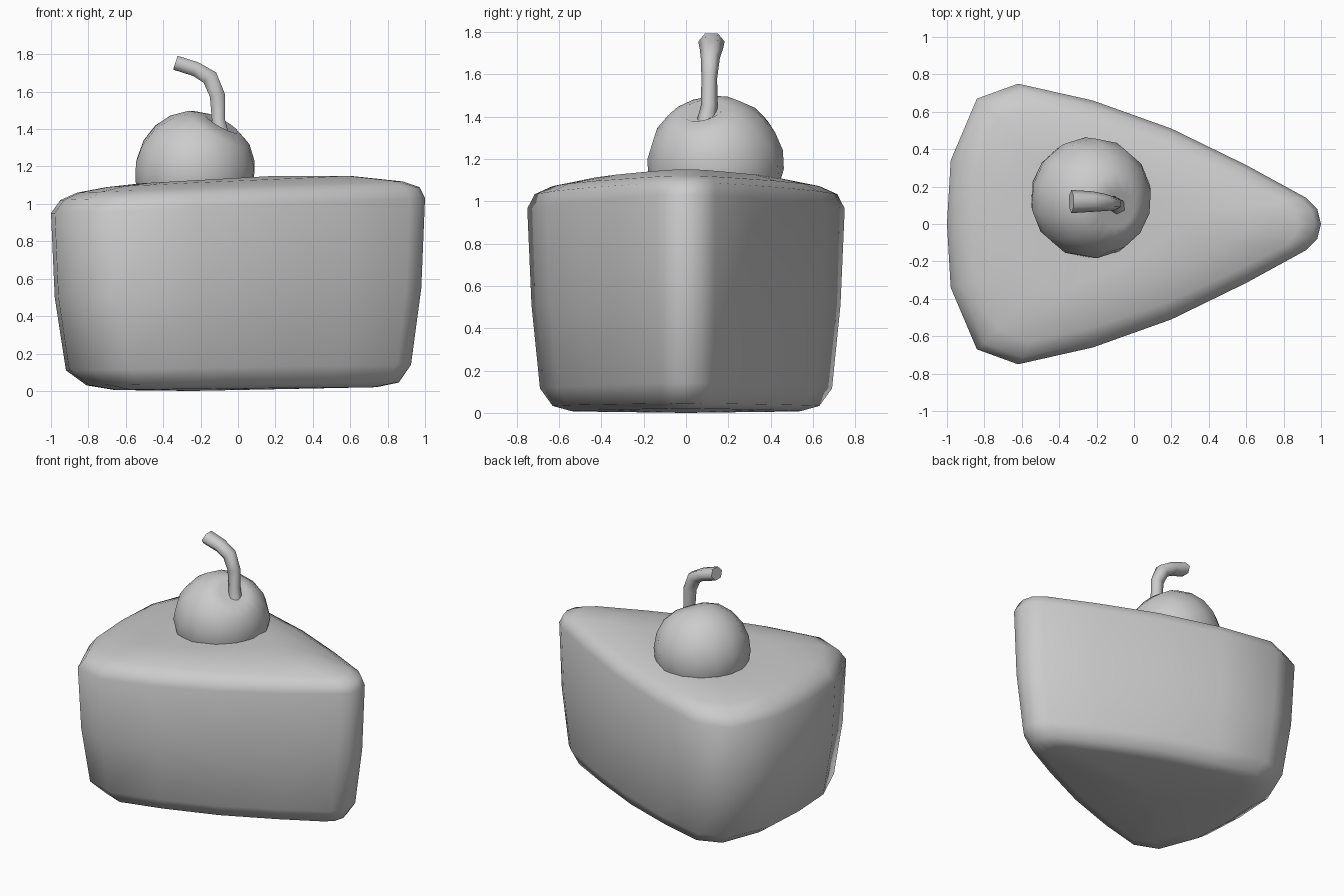
import bpy, bmesh, math
from mathutils import Vector, Matrix

if "Cube" in bpy.data.objects:
    bpy.data.objects.remove(bpy.data.objects["Cube"])

GREY = (0.6, 0.6, 0.6, 1)
grey = bpy.data.materials.new("plain_grey")
grey.use_nodes = True
grey.diffuse_color = GREY
grey.node_tree.nodes["Principled BSDF"].inputs["Base Color"].default_value = GREY


def finish(name, bm, sharp=75):
    bmesh.ops.recalc_face_normals(bm, faces=bm.faces)
    mesh = bpy.data.meshes.new(name)
    bm.to_mesh(mesh)
    bm.free()
    mesh.materials.append(grey)
    obj = bpy.data.objects.new(name, mesh)
    bpy.context.collection.objects.link(obj)
    bpy.ops.object.select_all(action="DESELECT")
    obj.select_set(True)
    bpy.context.view_layer.objects.active = obj
    bpy.ops.object.shade_smooth_by_angle(angle=math.radians(sharp))
    return obj


def loft(bm, rings):
    loops = [[bm.verts.new(p) for p in ring] for ring in rings]
    n = len(loops[0])
    for a, b in zip(loops, loops[1:]):
        for i in range(n):
            j = (i + 1) % n
            bm.faces.new((a[i], a[j], b[j], b[i]))
    return loops


def fan(bm, loop, centre):
    c = bm.verts.new(centre)
    for i in range(len(loop)):
        bm.faces.new((loop[i - 1], loop[i], c))


# Cake slice: a rounded wedge outline, mirrored in y
half = [(1, 0), (.98, .08), (.92, .14), (.6, .315), (.2, .51), (-.22, .66),
        (-.62, .75), (-.84, .67), (-.98, .34), (-1, 0)]
outline = half + [(x, -y) for x, y in half[-2:0:-1]]
MID = -0.25


def cake_ring(back, tip, side, z_back, z_tip):
    ring = []
    for x, y in outline:
        reach = (back - MID) / (-1 - MID) if x < MID else (tip - MID) / (1 - MID)
        t = (x + 1) / 2
        ring.append((MID + (x - MID) * reach, y * side / .75, z_back + (z_tip - z_back) * t))
    return ring


# Each level: back x, tip x, half width, height at back, height at tip
levels = [(-.66, .74, .54, .005, .02), (-.81, .86, .63, .03, .045), (-.92, .925, .69, .11, .14),
          (-.98, .98, .73, .5, .55), (-1, 1, .75, .95, 1.03), (-.95, .97, .715, 1.02, 1.09),
          (-.86, .88, .63, 1.06, 1.12), (-.7, .6, .48, 1.09, 1.15), (-.52, .2, .34, 1.11, 1.15)]
bm = bmesh.new()
loops = loft(bm, [cake_ring(*level) for level in levels])
fan(bm, loops[0], (MID, 0, 0))
fan(bm, loops[-1], (MID, .1, 1.1))
finish("cake_slice", bm)

# Cherry: a faceted ball leaning toward its stem, with a dimple at the pole
centre = Vector((-.23, .14, 1.175))
lean = Vector((.14, -.06, .25))
bm = bmesh.new()
bmesh.ops.create_uvsphere(bm, u_segments=14, v_segments=10, radius=.325)
for v in bm.verts:
    if v.co.z > .32:
        v.co.z -= .08
    elif v.co.z > .3:
        v.co.z -= .01
turn = Vector((0, 0, 1)).rotation_difference(lean).to_matrix().to_4x4()
bmesh.ops.transform(bm, matrix=Matrix.Translation(centre) @ turn, verts=bm.verts)
finish("cherry", bm)

# Stem: a six-sided tube that bends over and widens at its end
path = [Vector(p) for p in [(-.085, .09, 1.34), (-.105, .11, 1.45), (-.11, .11, 1.58),
                            (-.15, .115, 1.675), (-.225, .12, 1.72), (-.335, .12, 1.755)]]
radii = [.05, .04, .047, .05, .045, .045]
widths = [.05, .04, .037, .045, .055, .062]
rings = []
for i, p in enumerate(path):
    along = (path[min(i + 1, len(path) - 1)] - path[max(i - 1, 0)]).normalized()
    side = Vector((0, 1, 0))
    up = along.cross(side).normalized()
    angles = [math.tau * k / 6 for k in range(6)]
    rings.append([p + side * math.cos(a) * widths[i] + up * math.sin(a) * radii[i] for a in angles])
bm = bmesh.new()
loops = loft(bm, rings)
bm.faces.new(loops[0])
bm.faces.new(loops[-1])
finish("cherry_stem", bm)
